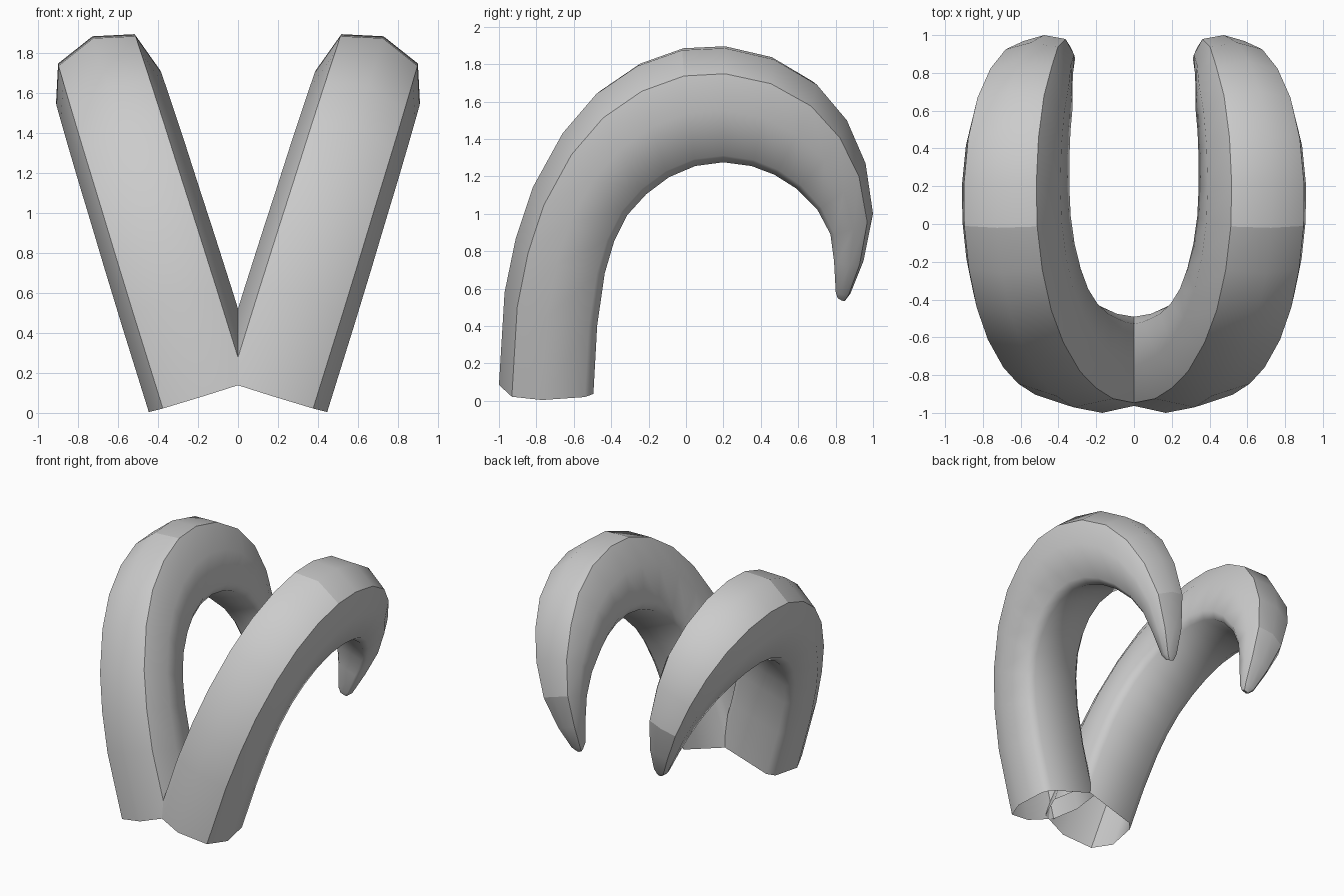
import bpy, bmesh, math

if "Cube" in bpy.data.objects:
    bpy.data.objects.remove(bpy.data.objects["Cube"])

TILT = math.radians(17.3)      # each horn leans outward in its own plane
S, C = math.sin(TILT), math.cos(TILT)

# Rings along the horn: outer ridge (y, z), inner curve (y, z), half width
RINGS = [
    (-1.00, 0.085, -0.49, 0.037, 0.29), (-0.97, 0.58, -0.47, 0.40, 0.29),
    (-0.91, 0.87, -0.43, 0.68, 0.288), (-0.82, 1.14, -0.38, 0.85, 0.285),
    (-0.66, 1.43, -0.31, 0.99, 0.283), (-0.48, 1.64, -0.21, 1.10, 0.28),
    (-0.26, 1.79, -0.09, 1.19, 0.277), (-0.02, 1.875, 0.05, 1.25, 0.275),
    (0.21, 1.885, 0.20, 1.27, 0.273), (0.47, 1.825, 0.35, 1.25, 0.265),
    (0.70, 1.69, 0.47, 1.205, 0.25), (0.86, 1.50, 0.59, 1.13, 0.23),
    (0.96, 1.27, 0.70, 1.02, 0.195), (1.00, 1.00, 0.77, 0.89, 0.155),
    (0.95, 0.75, 0.79, 0.745, 0.105), (0.88, 0.575, 0.80, 0.58, 0.055),
    (0.85, 0.535, 0.81, 0.55, 0.025),
]
# Cross-section: (share of half width, share of depth from ridge to inner curve)
SECTION = [(0, 0), (0.75, 0.135), (1, 0.45), (0.88, 0.90), (0.70, 0.99),
           (-0.70, 0.99), (-0.88, 0.90), (-1, 0.45), (-0.75, 0.09)]
N = len(SECTION)


def build_horn():
    bm = bmesh.new()
    rings = []
    for k, (yo, zo, yi, zi, hw) in enumerate(RINGS):
        w0 = 0.135 + 0.011 * max(0, min(k - 11, 4))   # tip drifts outward
        vo = (zo + S * w0) / C
        vi = (zi + S * (w0 + 0.7 * hw)) / C
        ring = []
        for a, t in SECTION:
            w = w0 + a * hw
            y, v = yo + (yi - yo) * t, vo + (vi - vo) * t
            ring.append(bm.verts.new((w * C + v * S, y, v * C - w * S)))
        rings.append(ring)
    for r0, r1 in zip(rings, rings[1:]):
        for i in range(N):
            j = (i + 1) % N
            bm.faces.new((r0[i], r0[j], r1[j], r1[i]))
    bm.faces.new(rings[-1])                      # tip cap; the base stays open
    bmesh.ops.recalc_face_normals(bm, faces=bm.faces)
    for f in bm.faces:
        f.smooth = True

    # Hard edges: both outer corners, two cross seams, tip rim
    def sharp(a, b):
        bm.edges.get((a, b)).smooth = False
    for r0, r1 in zip(rings, rings[1:]):
        for i in (1, N - 1):
            sharp(r0[i], r1[i])
    for k in (7, 13):
        sharp(rings[k][0], rings[k][1])
        sharp(rings[k][0], rings[k][N - 1])
    for i in range(N):
        sharp(rings[-1][i], rings[-1][(i + 1) % N])

    mesh = bpy.data.meshes.new("curved_horns")
    bm.to_mesh(mesh)
    bm.free()
    ob = bpy.data.objects.new("curved_horns", mesh)
    bpy.context.collection.objects.link(ob)
    return ob


# Horn pair: the two halves cross each other at the base
horns = build_horn()
mirror = horns.modifiers.new("mirror", 'MIRROR')
mirror.use_mirror_merge = False
